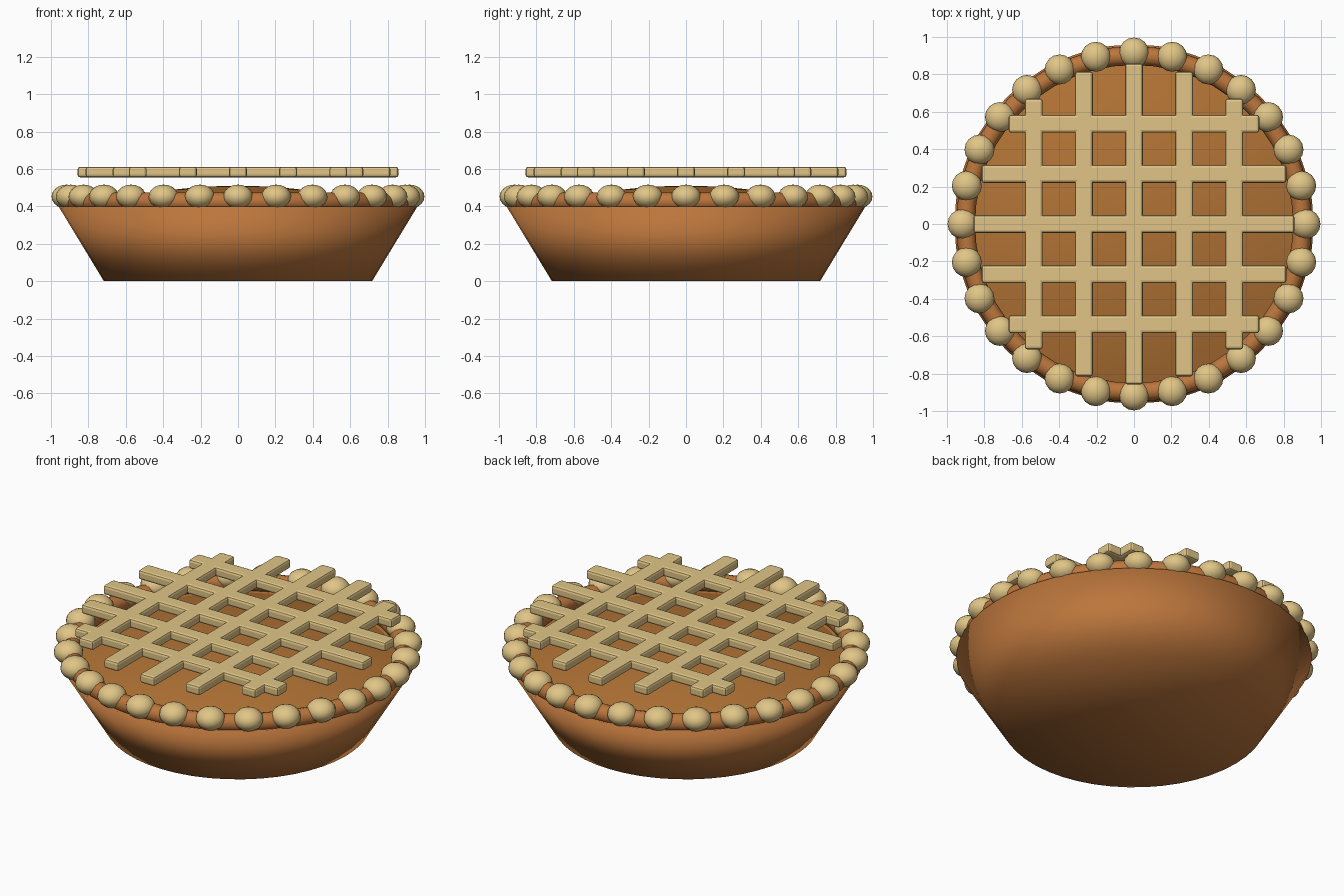
import bpy, bmesh, math

if "Cube" in bpy.data.objects:
    bpy.data.objects.remove(bpy.data.objects["Cube"])


def material(name, rgb):
    m = bpy.data.materials.new(name)
    m.diffuse_color = (*rgb, 1)
    m.use_nodes = True
    m.node_tree.nodes["Principled BSDF"].inputs["Base Color"].default_value = m.diffuse_color
    return m


DISH = material("baked_crust", (0.50, 0.18, 0.045))
FILL = material("filling_brown", (0.44, 0.17, 0.035))
DOUGH = material("pale_dough", (0.75, 0.56, 0.24))


def finish(ob, name, mat, smooth=True):
    ob.name = name
    ob.data.materials.append(mat)
    for p in ob.data.polygons:
        p.use_smooth = smooth
    return ob


def revolve(name, profile, mat, steps=48):
    # spin an (r, z) profile round the z axis
    bm = bmesh.new()
    vs = [bm.verts.new((r, 0, z)) for r, z in profile]
    es = [bm.edges.new(pair) for pair in zip(vs, vs[1:])]
    bmesh.ops.spin(bm, geom=vs + es, cent=(0, 0, 0), axis=(0, 0, 1),
                   angle=2 * math.pi, steps=steps, use_duplicate=False)
    bmesh.ops.remove_doubles(bm, verts=bm.verts, dist=1e-4)
    bmesh.ops.recalc_face_normals(bm, faces=bm.faces)
    me = bpy.data.meshes.new(name)
    bm.to_mesh(me)
    bm.free()
    ob = bpy.data.objects.new(name, me)
    bpy.context.collection.objects.link(ob)
    return finish(ob, name, mat)


# tapered dish with a closed base
revolve("dish", [(0, 0), (0.717, 0), (0.96, 0.40), (0.85, 0.38)], DISH)

# domed filling
dome = [(0.86 * i / 10, 0.51 - 0.13 * (i / 10) ** 2) for i in range(11)]
revolve("filling", dome, FILL)

# rounded rim
bpy.ops.mesh.primitive_torus_add(major_radius=0.9, minor_radius=0.05,
                                 major_segments=48, minor_segments=12,
                                 location=(0, 0, 0.425))
finish(bpy.context.object, "rim", DISH)

# ring of flattened dough beads
BEADS = 28
for i in range(BEADS):
    a = 2 * math.pi * i / BEADS
    bpy.ops.mesh.primitive_uv_sphere_add(
        segments=16, ring_count=10, radius=0.08,
        location=(0.917 * math.cos(a), 0.917 * math.sin(a), 0.452))
    bead = bpy.context.object
    bead.scale.z = 0.8
    finish(bead, "crust_bead", DOUGH)


# lattice strips, trimmed to a circle
def strip(offset, along_x):
    length = 2 * math.sqrt(0.858 ** 2 - offset ** 2)
    loc = (0, offset, 0.583) if along_x else (offset, 0, 0.583)
    size = (length, 0.096, 0.056) if along_x else (0.096, length, 0.056)
    bpy.ops.mesh.primitive_cube_add(size=1, location=loc)
    ob = bpy.context.object
    ob.scale = size
    bpy.ops.object.transform_apply(location=False, rotation=False, scale=True)
    bev = ob.modifiers.new("soft_edges", 'BEVEL')
    bev.width = 0.014
    bev.segments = 2
    finish(ob, "lattice_strip", DOUGH, False)


for k in range(-2, 3):
    strip(k * 0.268, True)
    strip(k * 0.268, False)
